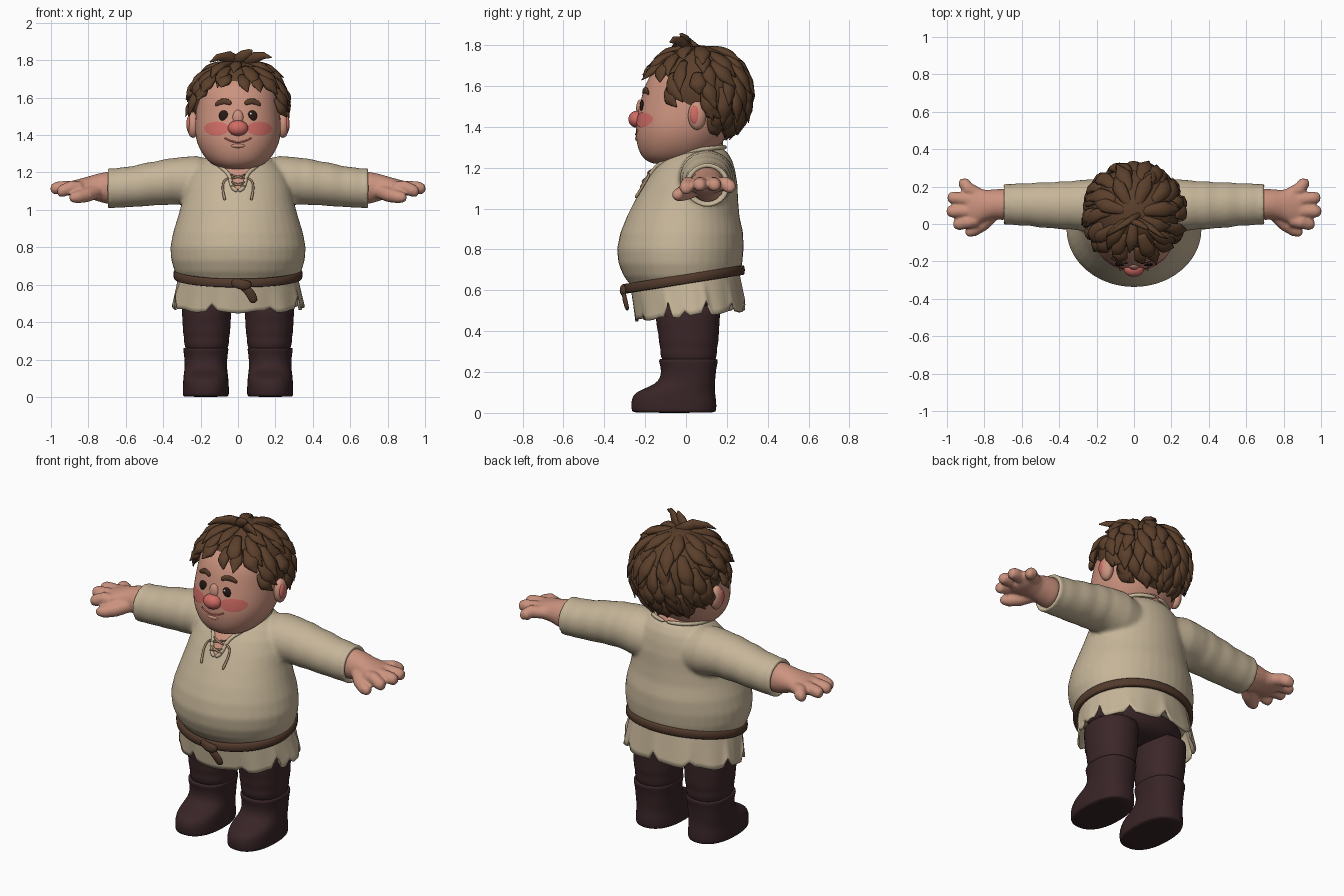
import bpy, bmesh, math, random
from math import sin, cos, pi, radians
from mathutils import Vector as V
from mathutils.bvhtree import BVHTree

random.seed(4)
if "Cube" in bpy.data.objects:
    bpy.data.objects.remove(bpy.data.objects["Cube"])


def material(name, *rgb):
    m = bpy.data.materials.new(name)
    m.use_nodes = True
    m.diffuse_color = (*rgb, 1)
    m.node_tree.nodes["Principled BSDF"].inputs["Base Color"].default_value = (*rgb, 1)
    return m


LINEN = material("linen", .56, .46, .315)
SKIN = material("skin", .60, .29, .21)
BLUSH = material("blush", .64, .15, .13)
HAIR = material("hair_brown", .105, .05, .024)
TROUSER = material("trouser_plum", .045, .020, .022)
BOOT = material("boot_plum", .040, .018, .020)
LEATHER = material("belt_leather", .085, .042, .025)
EYE = material("eye_dark", .022, .010, .008)
GLINT = material("eye_glint", .8, .8, .8)
LACE = material("lace_tan", .42, .27, .17)


def finish(bm, name, mat, subsurf=0, voxel=0, mirror=False, solid=0):
    bmesh.ops.recalc_face_normals(bm, faces=bm.faces[:])
    for f in bm.faces:
        f.smooth = True
    me = bpy.data.meshes.new(name)
    bm.to_mesh(me)
    bm.free()
    me.materials.append(mat)
    ob = bpy.data.objects.new(name, me)
    bpy.context.collection.objects.link(ob)
    if voxel:
        r = ob.modifiers.new("blend", "REMESH")
        r.mode, r.voxel_size, r.use_smooth_shade = "VOXEL", voxel, True
        s = ob.modifiers.new("soften", "SMOOTH")
        s.factor, s.iterations = .5, 6
    if solid:
        ob.modifiers.new("thickness", "SOLIDIFY").thickness = solid
    if subsurf:
        s = ob.modifiers.new("smooth", "SUBSURF")
        s.levels = s.render_levels = subsurf
    if mirror:
        ob.modifiers.new("mirror", "MIRROR")
    return ob


def loft(bm, rings, n=24, power=1.0, loop=False):
    """Skin a list of (centre, u, v) elliptical rings."""
    rows = []
    for c, u, v in rings:
        row = []
        for i in range(n):
            a = 2 * pi * i / n
            ca, sa = cos(a), sin(a)
            row.append(bm.verts.new(c + u * math.copysign(abs(ca) ** power, ca)
                                    + v * math.copysign(abs(sa) ** power, sa)))
        rows.append(row)
    for a, b in zip(rows, rows[1:] + rows[:1] if loop else rows[1:]):
        for i in range(n):
            j = (i + 1) % n
            bm.faces.new((a[i], a[j], b[j], b[i]))
    if not loop:
        bm.faces.new(rows[0])
        bm.faces.new(rows[-1])


def upright(rows, cx=0):
    """Rings from (z, half width, front y, back y)."""
    return [(V((cx, (f + b) / 2, z)), V((w, 0, 0)), V((0, (b - f) / 2, 0))) for z, w, f, b in rows]


def sideways(rows):
    """Rings from (x, y, z, half depth, half height)."""
    return [(V((x, y, z)), V((0, ry, 0)), V((0, 0, rz))) for x, y, z, ry, rz in rows]


def tube(bm, pts, radii, n=8, flat=1.0, ref=V((0, -1, 0))):
    pts = [V(p) for p in pts]
    rings = []
    for i, p in enumerate(pts):
        t = (pts[min(i + 1, len(pts) - 1)] - pts[max(i - 1, 0)]).normalized()
        side = t.cross(ref).normalized()
        r = radii[i] if isinstance(radii, (list, tuple)) else radii
        rings.append((p, side * r, side.cross(t) * r * flat))
    loft(bm, rings, n)


def ball(name, mat, at, r, mirror=False):
    bm = bmesh.new()
    bmesh.ops.create_uvsphere(bm, u_segments=24, v_segments=14, radius=1)
    bmesh.ops.scale(bm, vec=r, verts=bm.verts)
    bmesh.ops.translate(bm, vec=at, verts=bm.verts)
    return finish(bm, name, mat, mirror=mirror)


def front_of(ob):
    """Return a function that drops (x, z) onto the front of an object."""
    bpy.context.view_layer.update()
    tree = BVHTree.FromObject(ob, bpy.context.evaluated_depsgraph_get())

    def drop(x, z, off=.004):
        hit = tree.ray_cast(V((x, -2, z)), V((0, 1, 0)))[0]
        return V((x, (hit.y if hit else -.05) - off, z))
    return drop


def patch(name, mat, drop, z0, z1, centre, half, mirror=False, rows=14, cols=12):
    """Thin plate lying on a surface, with half width given per height."""
    bm = bmesh.new()
    grid = []
    for i in range(rows + 1):
        t = i / rows
        z = z0 + (z1 - z0) * t
        grid.append([bm.verts.new(drop(centre + half(t) * (2 * j / cols - 1), z)) for j in range(cols + 1)])
    for a, b in zip(grid, grid[1:]):
        for j in range(cols):
            bm.faces.new((a[j], a[j + 1], b[j + 1], b[j]))
    return finish(bm, name, mat, mirror=mirror)


# Tunic body and sleeves, blended together
bm = bmesh.new()
loft(bm, upright([(.58, .29, -.25, .245), (.63, .315, -.275, .255), (.67, .338, -.305, .262),
                  (.73, .357, -.33, .275), (.80, .362, -.338, .282), (.88, .347, -.322, .28),
                  (.96, .322, -.29, .262), (1.04, .30, -.25, .255), (1.12, .285, -.205, .252),
                  (1.19, .26, -.16, .24), (1.24, .22, -.12, .225), (1.28, .165, -.075, .20),
                  (1.295, .12, -.03, .17)]), 40)
for s in (1, -1):
    loft(bm, sideways([(s * x, y, z, ry, rz) for x, y, z, ry, rz in [
        (.10, .10, 1.13, .12, .13), (.22, .10, 1.15, .14, .138), (.30, .10, 1.155, .134, .128),
        (.34, .10, 1.153, .128, .124), (.38, .10, 1.15, .13, .124), (.44, .10, 1.142, .122, .117),
        (.50, .102, 1.135, .122, .116), (.56, .104, 1.125, .113, .109), (.62, .105, 1.12, .113, .108),
        (.66, .105, 1.116, .108, .105), (.695, .105, 1.115, .111, .108), (.70, .105, 1.115, .104, .102),
        (.70, .105, 1.115, .09, .09), (.67, .105, 1.115, .08, .08)]]), 32)
tunic = finish(bm, "tunic", LINEN, voxel=.011)
on_tunic = front_of(tunic)

# Ragged tunic skirt with slits in the hem
bm = bmesh.new()
N, ROWS = 120, 7
slits = {6: .07, 118: .03, 112: .075, 100: .02, 82: .035, 66: .075, 55: .05, 41: .03, 29: .05, 17: .04}
grid = []
for r in range(ROWS + 1):
    t = r / ROWS
    ring = []
    for i in range(N):
        a = 2 * pi * i / N
        fold = 1 + .012 * t * sin(a * 13) + .008 * t * sin(a * 7 + 1)
        x, y = (.318 + .034 * t) * cos(a) * fold, (.265 + .003 * t) * sin(a) * fold - .005 + .025 * t
        hem = .475 + .09 * y + .006 * sin(a * 9)
        cut = max(slits.get((i + k) % N, 0) * (1 - abs(k) / 2) for k in (-1, 0, 1))
        ring.append(bm.verts.new((x, y, (.65 + .16 * y) * (1 - t) + (hem + cut) * t)))
    grid.append(ring)
for a, b in zip(grid, grid[1:]):
    for i in range(N):
        bm.faces.new((a[i], a[(i + 1) % N], b[(i + 1) % N], b[i]))
finish(bm, "tunic_skirt", LINEN, solid=.012)

# Belt, knot and hanging tail
bm = bmesh.new()
rings = []
for i in range(64):
    a = 2 * pi * i / 64
    out = V((cos(a), sin(a), 0))
    y = .282 * sin(a) - .008
    rings.append((V((.331 * cos(a), y, .655 + .16 * y)), out * .014, V((0, 0, .024))))
loft(bm, rings, 10, .6, loop=True)
finish(bm, "belt", LEATHER)
bm = bmesh.new()
tube(bm, [(-.04, -.29, .615), (0, -.308, .605), (.04, -.31, .595), (.075, -.295, .60)], [.02, .03, .032, .02], flat=.6)
tube(bm, [(.01, -.30, .60), (.05, -.305, .575), (.075, -.295, .54), (.09, -.285, .50)], [.02, .026, .028, .024], flat=.45)
finish(bm, "belt_knot", LEATHER, subsurf=1)

# Trousers and boots
bm = bmesh.new()
loft(bm, upright([(.47, .10, -.08, .10), (.50, .27, -.15, .17), (.57, .30, -.20, .2), (.64, .28, -.2, .2)]), 32)
finish(bm, "trouser_seat", TROUSER, subsurf=1)
bm = bmesh.new()
loft(bm, upright([(.22, .10, -.10, .13), (.265, .115, -.12, .148), (.29, .122, -.128, .153), (.32, .121, -.126, .152),
                  (.34, .127, -.134, .16), (.39, .129, -.136, .162), (.42, .131, -.145, .164),
                  (.48, .134, -.15, .168), (.54, .135, -.15, .17)], .168), 24, .9)
finish(bm, "trouser_legs", TROUSER, subsurf=1, mirror=True)
bm = bmesh.new()
loft(bm, upright([(0, .115, -.25, .135), (.006, .123, -.265, .146), (.02, .124, -.268, .15), (.05, .124, -.27, .15),
                  (.085, .122, -.262, .145), (.11, .12, -.23, .142), (.13, .117, -.175, .142), (.155, .114, -.135, .143),
                  (.19, .114, -.122, .146), (.225, .117, -.125, .15), (.245, .121, -.132, .156),
                  (.262, .122, -.134, .157), (.265, .11, -.12, .145), (.25, .10, -.11, .135)], .172), 28, .85)
finish(bm, "boots", BOOT, subsurf=1, mirror=True)

# Forearms and hands with four fingers and a thumb
bm = bmesh.new()
loft(bm, sideways([(.62, .105, 1.115, .07, .075), (.70, .105, 1.118, .084, .086), (.75, .105, 1.12, .08, .074),
                   (.79, .10, 1.12, .082, .062), (.84, .095, 1.118, .098, .05), (.88, .095, 1.115, .10, .042),
                   (.91, .095, 1.113, .085, .03)]))
for y0, y1, tip, z1 in ((.165, .215, .935, 1.10), (.12, .14, .995, 1.11), (.07, .068, 1.0, 1.11), (.02, 0, .965, 1.095)):
    tube(bm, [(.84, y0, 1.118), (.89, (y0 + y1) / 2, 1.122), (tip - .03, y1, z1 + .008), (tip - .008, y1, z1), (tip + .002, y1, z1)],
         [.034, .036, .034, .028, .012], 12)
tube(bm, [(.76, .05, 1.10), (.81, 0, 1.08), (.86, -.035, 1.068), (.89, -.045, 1.066), (.902, -.047, 1.066)],
     [.04, .04, .034, .026, .012], 12)
finish(bm, "hands", SKIN, voxel=.008, mirror=True)

# Neck, open neckline, collar trim and laces
bm = bmesh.new()
loft(bm, upright([(1.18, .12, -.06, .17), (1.26, .13, -.075, .18), (1.34, .12, -.08, .18)]))
finish(bm, "neck", SKIN)
patch("neckline_skin", SKIN, on_tunic, 1.105, 1.268, 0,
      lambda t: .022 + .014 * min(t * 4, 1) + .11 * max(0, (t - .5) * 2) ** 1.3)
bm = bmesh.new()
tube(bm, [on_tunic(0, 1.10), on_tunic(.027, 1.11), on_tunic(.04, 1.15), on_tunic(.045, 1.19), on_tunic(.085, 1.225),
          on_tunic(.145, 1.262), (.165, .03, 1.285), (.15, .12, 1.295), (.08, .18, 1.30), (0, .195, 1.30)],
     .012, ref=V((.3, -.5, 1)))
finish(bm, "collar_trim", LINEN, subsurf=1, mirror=True)
bm = bmesh.new()
for z in (1.125, 1.165):
    for s in (1, -1):
        tube(bm, [on_tunic(-.045 * s, z, .012), on_tunic(0, z + .012, .02), on_tunic(.045 * s, z + .025, .012)], .006)
for s in (1, -1):
    tube(bm, [on_tunic(s * x, z, .012) for x, z in ((.04, 1.17), (.075, 1.165), (.085, 1.12), (.075, 1.075), (.07, 1.05))],
         [.007, .007, .007, .007, .01])
finish(bm, "laces", LACE, subsurf=1)

# Head
bm = bmesh.new()
loft(bm, upright([(1.215, .06, -.15, 0), (1.235, .135, -.205, .08), (1.29, .19, -.238, .16), (1.37, .228, -.25, .21),
                  (1.45, .232, -.243, .24), (1.52, .225, -.225, .25), (1.60, .218, -.205, .25),
                  (1.67, .195, -.168, .22), (1.73, .14, -.09, .17), (1.75, .06, 0, .11)]), 28, .93)
head = finish(bm, "head", SKIN, subsurf=2)
on_face = front_of(head)

# Facial features
ball("nose", BLUSH, (0, -.24, 1.437), (.054, .042, .042))
ball("nose_bridge", SKIN, (0, -.222, 1.49), (.03, .022, .045))
patch("cheeks", BLUSH, on_face, 1.397, 1.473, .115, lambda t: .066 * math.sqrt(max(0, 1 - (2 * t - 1) ** 2)), True)
ball("eyes", EYE, on_face(.077, 1.503, 0), (.026, .010, .029), True)
for s in (1, -1):
    ball("eye_glint", GLINT, on_face(s * .077 - .008, 1.514, .009), (.006, .003, .006))
bm = bmesh.new()
tube(bm, [on_face(x, z, .003) for x, z in ((.035, 1.565), (.055, 1.58), (.085, 1.582), (.115, 1.565), (.122, 1.558))],
     [.010, .018, .019, .014, .006], flat=.5)
finish(bm, "eyebrows", HAIR, subsurf=1, mirror=True)
bm = bmesh.new()
tube(bm, [on_face(x / 100, 1.362 + .022 * (x / 7) ** 2, .001) for x in range(-7, 8)], .004, 6)
finish(bm, "mouth", BLUSH)
ball("lower_lip", SKIN, on_face(0, 1.343, -.006), (.038, .013, .012))
ball("ears", SKIN, (.24, .055, 1.455), (.034, .045, .07), True)
ball("ear_hollows", BLUSH, (.262, .045, 1.458), (.014, .026, .045), True)

# Hair: a cap covered with overlapping curved locks
ball("hair_cap", HAIR, (0, .065, 1.575), (.243, .24, .225))
ball("hair_nape", HAIR, (0, .13, 1.50), (.215, .155, .165))


def scalp(az, el, lift):
    """Point on the hair volume; azimuth 0 is the front."""
    k = 1 + lift
    depth = .272 if cos(az) > 0 else .25
    return V((.258 * k * sin(az) * cos(el), .06 - depth * k * cos(az) * cos(el), 1.56 + .238 * k * sin(el)))


def hairline(deg):
    d = abs((deg + 180) % 360 - 180)
    for limit, el in ((35, 19), (58, 10), (80, -12), (102, 2), (120, -30)):
        if d < limit:
            return el
    return -58


def lock(bm, az, e0, e1, width, swirl, flick):
    steps = 8
    pts = []
    for i in range(steps + 1):
        t = i / steps
        pts.append(scalp(radians(az + swirl * t * t), radians(e0 + (e1 - e0) * t), -.05 + .09 * sin(pi * min(t * 1.3, 1) / 2) + flick * t ** 4))
    rings = []
    for i, p in enumerate(pts):
        t = i / steps
        tangent = (pts[min(i + 1, steps)] - pts[max(i - 1, 0)]).normalized()
        out = (p - V((0, .06, 1.56))).normalized()
        side = tangent.cross(out).normalized()
        w = width * (.55 + .75 * t if t < .6 else 1.0 * (1.03 - t) / .43)
        rings.append((p, side * w, side.cross(tangent) * w * .5))
    loft(bm, rings, 8)


bm = bmesh.new()
for row, e0 in enumerate((80, 62, 44, 26, 8, -10, -28)):
    count = max(7, round(21 * cos(radians(e0))))
    for i in range(count):
        az = 360 * (i + .5 * (row % 2)) / count + random.uniform(-7, 7)
        swirl = random.uniform(-6, 20)
        low = hairline(az + swirl) + random.uniform(-5, 5)
        e1 = max(e0 - random.uniform(36, 48), low)
        if e0 - e1 > 14:
            lock(bm, az, e0, e1, random.uniform(.034, .046), swirl, random.uniform(.0, .12))
# Loose tufts on the crown
for pts in ([(-.02, .02, 1.79), (.03, .0, 1.825), (.065, -.02, 1.845), (.075, -.03, 1.855)],
            [(.03, .02, 1.78), (.09, -.02, 1.815), (.14, -.06, 1.825), (.18, -.08, 1.815)],
            [(.02, .05, 1.78), (-.05, .0, 1.82), (-.11, -.04, 1.815), (-.15, -.07, 1.79)]):
    tube(bm, pts, [.03, .03, .018, .003], flat=.6)
finish(bm, "hair_locks", HAIR)
